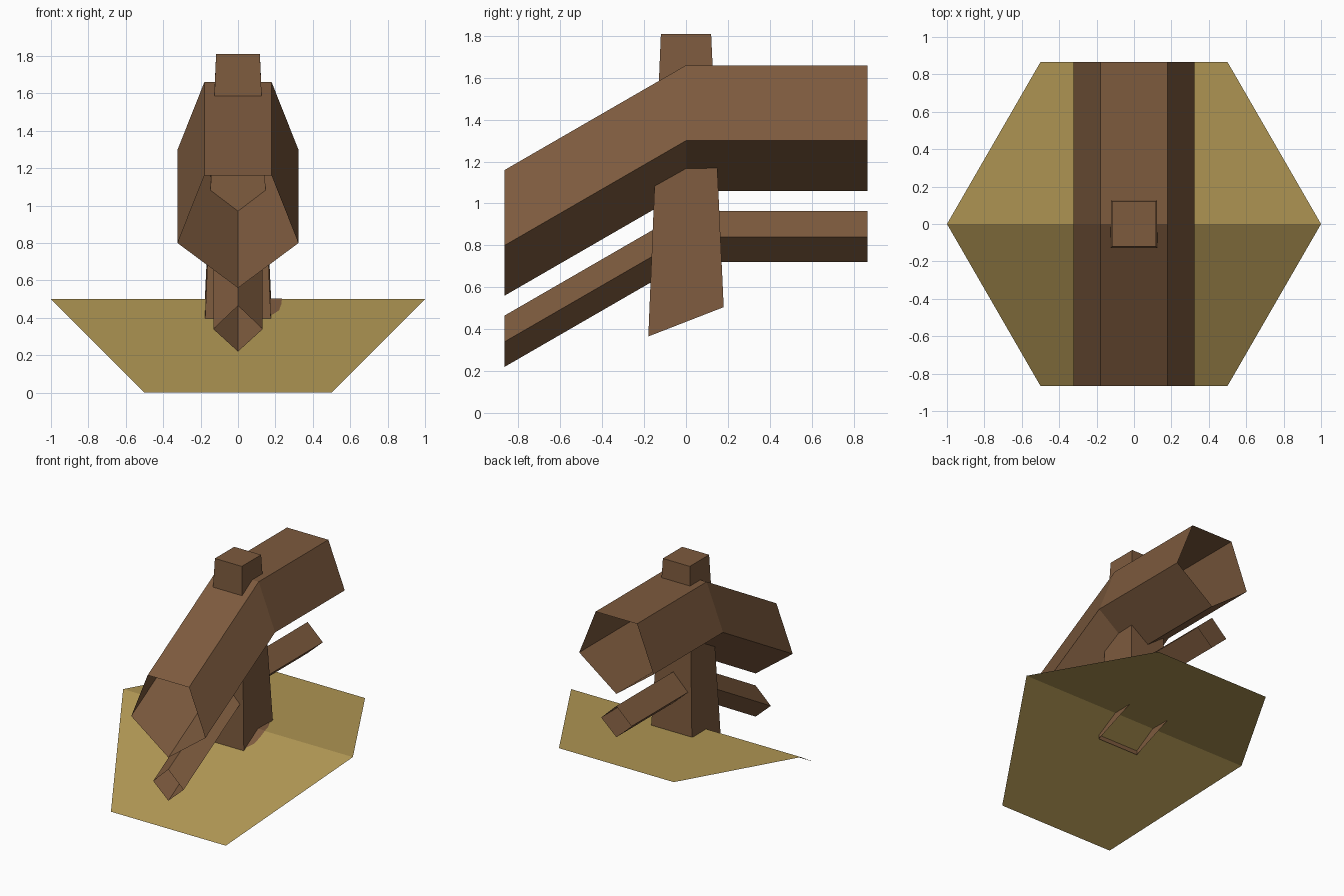
import bpy

if "Cube" in bpy.data.objects:
    bpy.data.objects.remove(bpy.data.objects["Cube"])

H = 0.866  # half depth of the hexagonal tile


def drop(y):
    """Height change of the slope: front half falls by 0.5, back half is level."""
    return 0.5 * min(y, 0.0) / H


def material(name, rgb):
    m = bpy.data.materials.new(name)
    m.diffuse_color = (*rgb, 1.0)
    m.use_nodes = True
    m.node_tree.nodes["Principled BSDF"].inputs["Base Color"].default_value = m.diffuse_color
    return m


def add_mesh(name, verts, faces, mat):
    me = bpy.data.meshes.new(name)
    me.from_pydata(verts, [], faces)
    me.update()
    ob = bpy.data.objects.new(name, me)
    bpy.context.collection.objects.link(ob)
    me.materials.append(mat)
    return ob


def bent_tube(name, profile, mat):
    """Open-ended hollow log: an x/z profile swept along the bent slope."""
    n = len(profile)
    ys = (-H, 0.0, H)
    verts = [(x, y, z + drop(y)) for y in ys for x, z in profile]
    faces = [(k * n + i, k * n + n + i, k * n + n + (i + 1) % n, k * n + (i + 1) % n)
             for k in range(len(ys) - 1) for i in range(n)]
    return add_mesh(name, verts, faces, mat)


wood = material("brown_wood", (0.205, 0.103, 0.048))
sand = material("sandy_ground", (0.42, 0.296, 0.085))

# Ground tile: thin hexagonal sheet, level at the back, sloping down at the front
outline = [(-1, 0), (-0.5, -H), (0.5, -H), (1, 0), (0.5, H), (-0.5, H)]
add_mesh("ground_tile", [(x, y, 0.5 + drop(y)) for x, y in outline],
         [(0, 1, 2, 3), (0, 3, 4, 5)], sand)

# Large upper beam and small lower beam, profiles ordered clockwise from the front
bent_tube("upper_beam", [(-0.18, 1.66), (0.18, 1.66), (0.323, 1.30), (0, 1.06), (-0.323, 1.30)], wood)
bent_tube("lower_beam", [(0, 0.965), (0.132, 0.84), (0, 0.72), (-0.132, 0.84)], wood)

# Tapered square post through both beams, slanted open bottom
ring = [(-1, -1), (1, -1), (1, 1), (-1, 1)]
verts = [(0.177 * x, 0.18 * y, 0.435 + 0.07 * y) for x, y in ring]
verts += [(0.117 * x, 0.12 * y, 1.81) for x, y in ring]
faces = [(i, (i + 1) % 4, 4 + (i + 1) % 4, 4 + i) for i in range(4)] + [(4, 5, 6, 7)]
add_mesh("post", verts, faces, wood)

# Small worn patch beside the post foot
edge = [(0.185, -0.15), (0.22, -0.11), (0.232, -0.05), (0.235, 0), (0.22, 0.06), (0.19, 0.12)]
verts = [(x, y, 0.504 + drop(y)) for x, y in edge]
verts += [(0.165, y, 0.504 + drop(y)) for _, y in edge]
n = len(edge)
add_mesh("foot_patch", verts, [(n + i, i, i + 1, n + i + 1) for i in range(n - 1)], wood)
